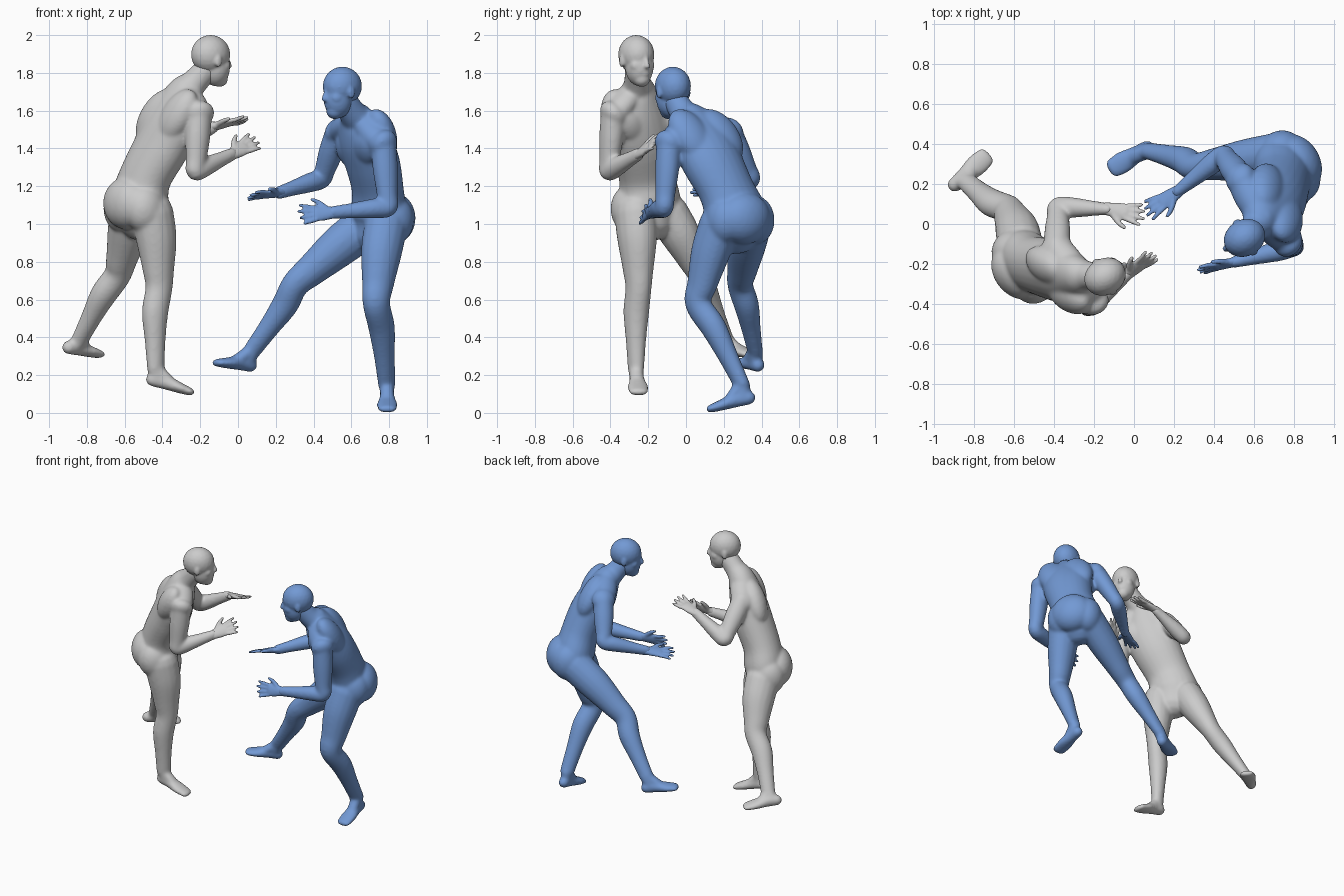
import bpy, bmesh, math
from mathutils import Vector as V, Matrix

if "Cube" in bpy.data.objects:
    bpy.data.objects.remove(bpy.data.objects["Cube"])

UP = V((0, 0, 1))


def ball(bm, c, f, s, u, r):
    """Ellipsoid in a forward / side / up frame."""
    m = Matrix.Identity(4)
    for i, (ax, k) in enumerate(zip((f, s, u), r)):
        m.col[i].xyz = ax * k
    m.translation = c
    bmesh.ops.create_icosphere(bm, subdivisions=3, radius=1, matrix=m)


def loft(bm, stations, side, n=16, sub=5):
    """Smooth elliptical tube with round ends; stations are (point, half width, half depth)."""
    q = [tuple(p) + (a, b) for p, a, b in stations]
    q = [q[0]] + q + [q[-1]]
    pts = []
    for i in range(1, len(q) - 2):
        for k in range(sub + (i == len(q) - 3)):
            t = k / sub
            pts.append([0.5 * (2 * p1 + (p2 - p0) * t + (2 * p0 - 5 * p1 + 4 * p2 - p3) * t * t
                               + (3 * p1 - p0 - 3 * p2 + p3) * t ** 3)
                        for p0, p1, p2, p3 in zip(*q[i - 1:i + 3])])
    pos = [V(p[:3]) for p in pts]
    tang = [(pos[min(i + 1, len(pos) - 1)] - pos[max(i - 1, 0)]).normalized() for i in range(len(pos))]
    secs = [(pos[i], pts[i][3], pts[i][4], tang[i]) for i in range(len(pos))]

    def cap(sec, sign):
        p, a, b, t = sec
        return [(p + t * sign * min(a, b) * math.sin(g), a * math.cos(g), b * math.cos(g), t)
                for g in (0.45, 0.9, 1.3)]
    secs = cap(secs[0], -1)[::-1] + secs + cap(secs[-1], 1)
    rings = []
    for p, a, b, t in secs:
        s = (side - t * side.dot(t)).normalized()
        d = t.cross(s)
        rings.append([bm.verts.new(p + s * a * math.cos(2 * math.pi * j / n) + d * b * math.sin(2 * math.pi * j / n))
                      for j in range(n)])
    for r0, r1 in zip(rings, rings[1:]):
        for j in range(n):
            bm.faces.new((r0[j], r0[(j + 1) % n], r1[(j + 1) % n], r1[j]))
    bm.faces.new(rings[0][::-1])
    bm.faces.new(rings[-1])


def leg(bm, hip, knee, ankle, f, side):
    th, sh = hip.lerp, knee.lerp
    loft(bm, [(hip, .107, .118), (th(knee, .35) + f * .01, .102, .112), (th(knee, .75) + f * .004, .079, .088),
              (knee - f * .004, .067, .075), (sh(ankle, .3) - f * .020, .066, .073),
              (sh(ankle, .65) - f * .012, .052, .058), (ankle, .040, .050)], side)


def foot(bm, ankle, heel, toe):
    f = (toe - heel).normalized()
    side = UP.cross(f).normalized()
    u = f.cross(side)
    m = heel.lerp
    loft(bm, [(m(toe, .14) + u * .038, .038, .038), (m(toe, .38) + u * .040, .042, .040),
              (m(toe, .70) + u * .028, .057, .030), (m(toe, .96) + u * .019, .051, .021)], side)
    loft(bm, [(ankle, .040, .046), (m(toe, .26) + u * .04, .038, .042)], side)
    loft(bm, [(ankle, .037, .040), (m(toe, .6) + u * .036, .038, .024)], side)


def arm(bm, sh, el, wr, side):
    loft(bm, [(sh, .066, .068), (sh.lerp(el, .4), .063, .069), (sh.lerp(el, .8), .053, .057), (el, .050, .052),
              (el.lerp(wr, .25), .053, .053), (el.lerp(wr, .7), .039, .041), (wr, .030, .036)], side)


def hand(bm, wr, tip, thumb):
    d = (tip - wr).normalized()
    t = (thumb - d * thumb.dot(d)).normalized()
    L = (tip - wr).length
    n = d.cross(t)
    loft(bm, [(wr - d * .02, .030, .026), (wr + d * L * .25, .041, .020), (wr + d * L * .5, .044, .016)], t)
    # fingers, then thumb
    for k, ln in ((1.5, .44), (.5, .5), (-.5, .47), (-1.5, .38)):
        base = wr + d * L * .5 + t * .022 * k
        end = base + (d + t * .16 * k).normalized() * L * ln
        loft(bm, [(base, .013, .013), (base.lerp(end, .5) + n * .003, .012, .012), (end, .010, .010)], t, 8, 3)
    loft(bm, [(wr + d * L * .15 + t * .02, .019, .017), (wr + d * L * .36 + t * .06, .015, .014),
              (wr + d * L * .55 + t * .08, .011, .011)], n, 8, 3)


def head(bm, c, f, u):
    s = u.cross(f).normalized()
    f = s.cross(u).normalized()

    def at(x, y, z):
        return c + f * x + s * y + u * z
    ball(bm, at(-.006, 0, .012), f, s, u, (.108, .092, .104))
    ball(bm, at(.026, 0, -.055), f, s, u, (.078, .074, .100))
    ball(bm, at(.050, 0, -.115), f, s, u, (.046, .046, .044))
    ball(bm, at(.076, 0, .018), f, s, u, (.022, .056, .022))
    ball(bm, at(.080, 0, -.086), f, s, u, (.022, .030, .022))
    loft(bm, [(at(.090, 0, .005), .010, .010), (at(.106, 0, -.03), .012, .012), (at(.112, 0, -.048), .018, .012)], s, 10, 3)
    for e in (1, -1):
        ball(bm, at(.052, e * .042, -.045), f, s, u, (.036, .030, .034))
        ball(bm, at(-.008, e * .090, -.022), f, s, u, (.020, .010, .034))


def finish(bm, name, mat, iterations):
    """Fuse overlapping parts into one smooth skin."""
    bmesh.ops.recalc_face_normals(bm, faces=bm.faces)
    me = bpy.data.meshes.new(name)
    bm.to_mesh(me)
    bm.free()
    ob = bpy.data.objects.new(name, me)
    bpy.context.collection.objects.link(ob)
    r = ob.modifiers.new("fuse", 'REMESH')
    r.mode, r.voxel_size, r.use_smooth_shade = 'VOXEL', .0075, True
    sm = ob.modifiers.new("soften", 'SMOOTH')
    sm.factor, sm.iterations = .5, iterations
    if mat:
        me.materials.append(mat)


def figure(name, side, torso, head_c, head_f, head_u, legs, arms, color=None):
    body, hands, skull = bmesh.new(), bmesh.new(), bmesh.new()
    side = V(side).normalized()
    f = side.cross(UP)
    # trunk
    loft(body, [(V(p[:3]), p[3], p[4]) for p in torso], side, 24)
    chest, top = V(torso[4][:3]), V(torso[5][:3])
    axis = (top - V(torso[2][:3])).normalized()
    front = side.cross(axis).normalized()
    head(skull, V(head_c), V(head_f).normalized(), V(head_u).normalized())
    # seat
    ball(body, V(torso[1][:3]) - f * .085 - UP * .01, f, side, UP, (.112, .15, .14))
    for hip, knee, ankle, heel, toe in [[V(p) for p in l] for l in legs]:
        leg(body, hip, knee, ankle, (f * 2 + (toe - heel).normalized()).normalized(), side)
        foot(body, ankle, heel, toe)
        ball(body, hip - f * .045 + UP * .02, f, side, UP, (.112, .098, .13))
    for k, (sh, el, wr, tip, thumb) in zip((1, -1), [[V(p) for p in a] for a in arms]):
        arm(body, sh, el, wr, side)
        hand(hands, wr, tip, thumb)
        ball(body, sh, front, side, axis, (.080, .068, .076))
        # trapezius, chest muscle, shoulder blade
        loft(body, [(top + axis * .035 - front * .02, .064, .05), (sh.lerp(top, .45) + axis * .016, .076, .06),
                    (sh, .072, .06)], front)
        ball(body, chest + front * .05 + side * k * .085 - axis * .02, front, side, axis, (.066, .105, .11))
        ball(body, chest - front * .052 + side * k * .09 + axis * .005, front, side, axis, (.078, .11, .16))
    mat = None
    if color:
        mat = bpy.data.materials.new(name + "_colour")
        mat.diffuse_color = color
        mat.use_nodes = True
        mat.node_tree.nodes["Principled BSDF"].inputs["Base Color"].default_value = mat.diffuse_color
    finish(body, name + "_body", mat, 26)
    finish(hands, name + "_hands", mat, 3)
    finish(skull, name + "_head", mat, 6)


# left limb first, then right; legs: hip, knee, ankle, heel, toe; arms: shoulder, elbow, wrist, tip, thumb side
figure("grey_wrestler", (-.6, .8, 0),
       [(-.51, -.185, 1.02, .13, .11), (-.52, -.19, 1.12, .172, .138), (-.49, -.208, 1.25, .155, .13),
        (-.40, -.23, 1.42, .17, .135), (-.34, -.25, 1.55, .172, .124), (-.285, -.255, 1.69, .11, .092),
        (-.235, -.257, 1.745, .074, .072), (-.165, -.26, 1.82, .063, .067)],
       (-.14, -.26, 1.885), (.86, .5, -.05), (.02, 0, 1),
       [[(-.57, -.10, 1.06), (-.635, .08, .73), (-.835, .21, .39), (-.925, .17, .312), (-.73, .345, .29)],
        [(-.455, -.27, 1.06), (-.415, -.25, .66), (-.435, -.265, .23), (-.495, -.265, .148), (-.245, -.25, .09)]],
       [[(-.385, -.12, 1.60), (-.38, .085, 1.38), (-.13, .075, 1.515), (.05, .045, 1.56), (.1, -1, .3)],
        [(-.205, -.385, 1.58), (-.225, -.41, 1.28), (-.03, -.25, 1.37), (.10, -.15, 1.445), (-.3, .5, .8)]])

figure("blue_wrestler", (.5, -.85, 0),
       [(.73, .265, .95, .13, .11), (.745, .265, 1.04, .172, .138), (.74, .213, 1.18, .155, .13),
        (.71, .138, 1.33, .17, .135), (.67, .083, 1.44, .172, .124), (.635, .03, 1.545, .11, .092),
        (.605, -.015, 1.59, .074, .072), (.56, -.06, 1.66, .063, .067)],
       (.548, -.072, 1.717), (-.86, -.5, -.12), (-.07, -.04, 1),
       [[(.785, .18, 1.0), (.73, .06, .58), (.788, .295, .15), (.79, .375, .05), (.79, .12, .0)],
        [(.69, .345, 1.0), (.30, .285, .68), (.075, .365, .33), (.09, .395, .21), (-.12, .27, .248)]],
       [[(.77, -.09, 1.425), (.795, -.115, 1.09), (.50, -.19, 1.06), (.325, -.235, 1.05), (.1, .4, 1)],
        [(.53, .23, 1.49), (.445, .345, 1.24), (.215, .16, 1.165), (.06, .06, 1.145), (.5, -.85, .4)]],
       (.17, .32, .66, 1))
